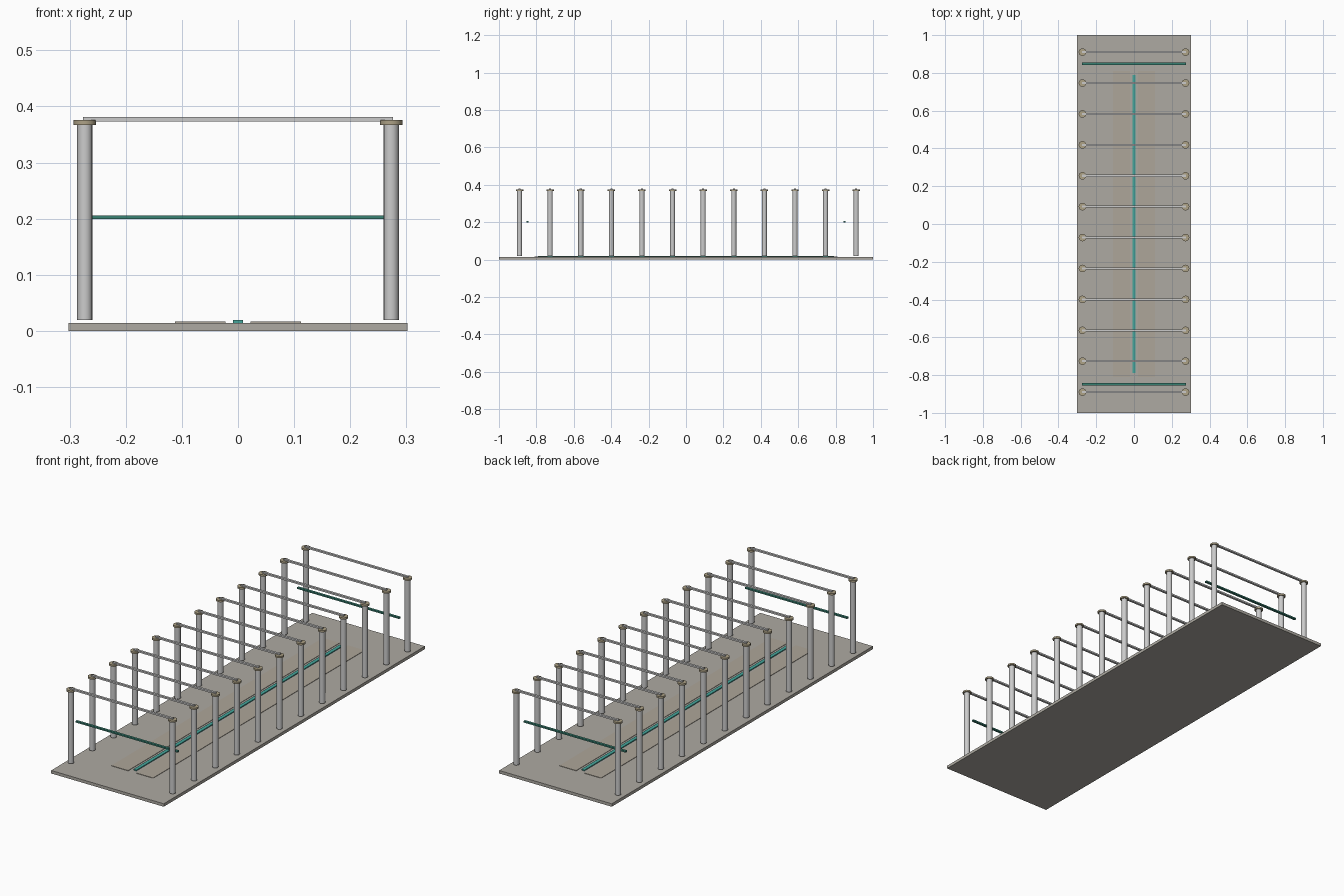
import bpy

if "Cube" in bpy.data.objects:
    bpy.data.objects.remove(bpy.data.objects["Cube"])


def material(name, rgb):
    m = bpy.data.materials.new(name)
    m.diffuse_color = (*rgb, 1)
    m.use_nodes = True
    m.node_tree.nodes["Principled BSDF"].inputs["Base Color"].default_value = m.diffuse_color
    return m


STONE = material("stone", (0.42, 0.40, 0.36))
INLAY = material("inlay", (0.42, 0.38, 0.32))
BRASS = material("brass", (0.42, 0.36, 0.24))
TEAL = material("teal", (0.06, 0.38, 0.33))
DARK_TEAL = material("dark_teal", (0.04, 0.22, 0.17))


def box(name, x, y, z, mat=None):
    """Box from (min, max) ranges on each axis."""
    r = (x, y, z)
    bpy.ops.mesh.primitive_cube_add(size=1, location=[(a + b) / 2 for a, b in r])
    o = bpy.context.object
    o.name = name
    o.scale = [b - a for a, b in r]
    bpy.ops.object.transform_apply(location=False, rotation=False, scale=True)
    if mat:
        o.data.materials.append(mat)
    return o


def post(name, radius, x, y, z0, z1, mat=None):
    """Upright smooth cylinder between two heights."""
    bpy.ops.mesh.primitive_cylinder_add(vertices=16, radius=radius, depth=z1 - z0,
                                        location=(x, y, (z0 + z1) / 2))
    o = bpy.context.object
    o.name = name
    bpy.ops.object.shade_smooth_by_angle()
    if mat:
        o.data.materials.append(mat)
    return o


# Floor slab
box("floor", (-0.302, 0.302), (-1, 1), (0, 0.0145), STONE)

# Thin floor panels either side of the centre strip
for side, x in (("left", (-0.112, -0.022)), ("right", (0.022, 0.112))):
    box(f"floor_panel_{side}", x, (-0.81, 0.81), (0.0135, 0.0165), INLAY)
box("centre_strip", (-0.0085, 0.0085), (-0.79, 0.79), (0.014, 0.019), TEAL)

# Twelve frames: two columns with caps and a cross beam
for i in range(12):
    y = -0.89 + i * 1.8 / 11
    for side, x in (("left", -0.273), ("right", 0.273)):
        post(f"column_{side}_{i + 1}", 0.0135, x, y, 0.019, 0.372)
        post(f"column_cap_{side}_{i + 1}", 0.02, x, y, 0.367, 0.3755, BRASS)
    box(f"cross_beam_{i + 1}", (-0.276, 0.276), (y - 0.0055, y + 0.0055), (0.373, 0.381))

# Barrier bars across both ends
for end, y in (("front", -0.848), ("back", 0.848)):
    box(f"barrier_bar_{end}", (-0.274, 0.274), (y - 0.006, y + 0.006), (0.199, 0.206), DARK_TEAL)
